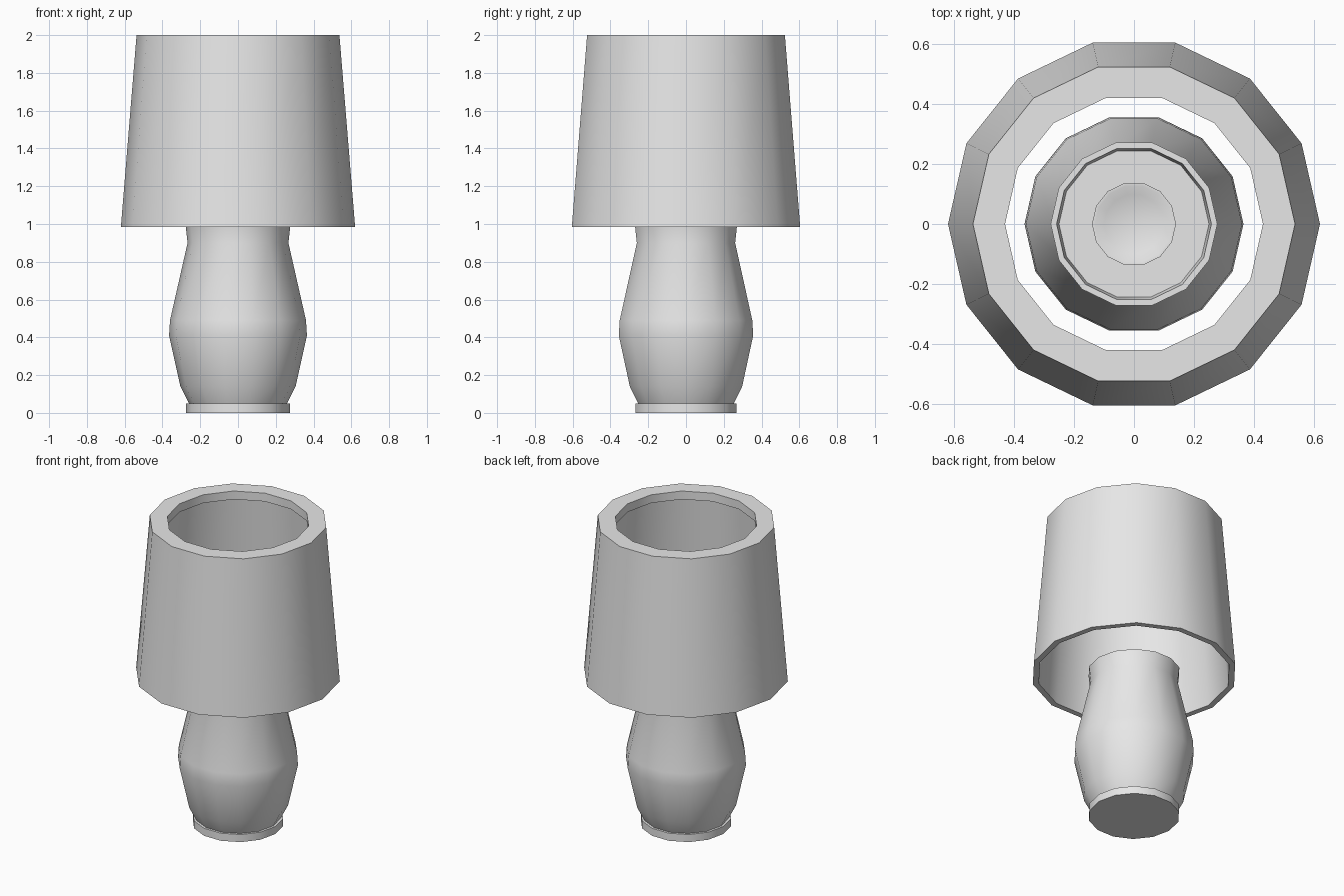
import bpy
import bmesh
from math import cos, sin, tau, radians

SIDES = 14

cube = bpy.data.objects.get("Cube")
if cube:
    bpy.data.objects.remove(cube, do_unlink=True)

# Single plain colour
grey = bpy.data.materials.new("light_grey")
grey.use_nodes = True
colour = (0.8, 0.8, 0.8, 1)
grey.diffuse_color = colour
grey.node_tree.nodes["Principled BSDF"].inputs["Base Color"].default_value = colour


def lathe(name, profile, closed=False):
    """Spin (radius, height) points into a faceted ring; cap ends if not closed."""
    bm = bmesh.new()
    rings = [[bm.verts.new((r * cos(tau * i / SIDES), r * sin(tau * i / SIDES), z))
              for i in range(SIDES)] for r, z in profile]
    pairs = list(zip(rings, rings[1:]))
    if closed:
        pairs.append((rings[-1], rings[0]))
    else:
        bm.faces.new(rings[0])
        bm.faces.new(rings[-1])
    for a, b in pairs:
        for i in range(SIDES):
            j = (i + 1) % SIDES
            bm.faces.new((a[i], a[j], b[j], b[i]))
    bmesh.ops.recalc_face_normals(bm, faces=bm.faces)
    mesh = bpy.data.meshes.new(name)
    bm.to_mesh(mesh)
    bm.free()
    mesh.materials.append(grey)
    obj = bpy.data.objects.new(name, mesh)
    bpy.context.collection.objects.link(obj)
    bpy.ops.object.select_all(action='DESELECT')
    obj.select_set(True)
    bpy.context.view_layer.objects.active = obj
    bpy.ops.object.shade_smooth_by_angle(angle=radians(30))
    return obj


# Foot disc
lathe("foot", [(0.275, 0), (0.275, 0.05)])

# Vase body with a flared neck and a recessed top
lathe("body", [(0.257, 0.045), (0.305, 0.14), (0.365, 0.41), (0.36, 0.49),
               (0.267, 0.9), (0.278, 1.0), (0.258, 1.0), (0.25, 0.95)])

# Bulb socket with a shallow dished top
lathe("socket", [(0.14, 0.94), (0.14, 1.0), (0.13, 1.0), (0.10, 0.985)])

# Hollow tapered shade with an inward lip at the top
lathe("shade", [(0.62, 0.985), (0.537, 2.0), (0.43, 2.0), (0.43, 1.945),
                (0.505, 1.945), (0.583, 0.985)], closed=True)
